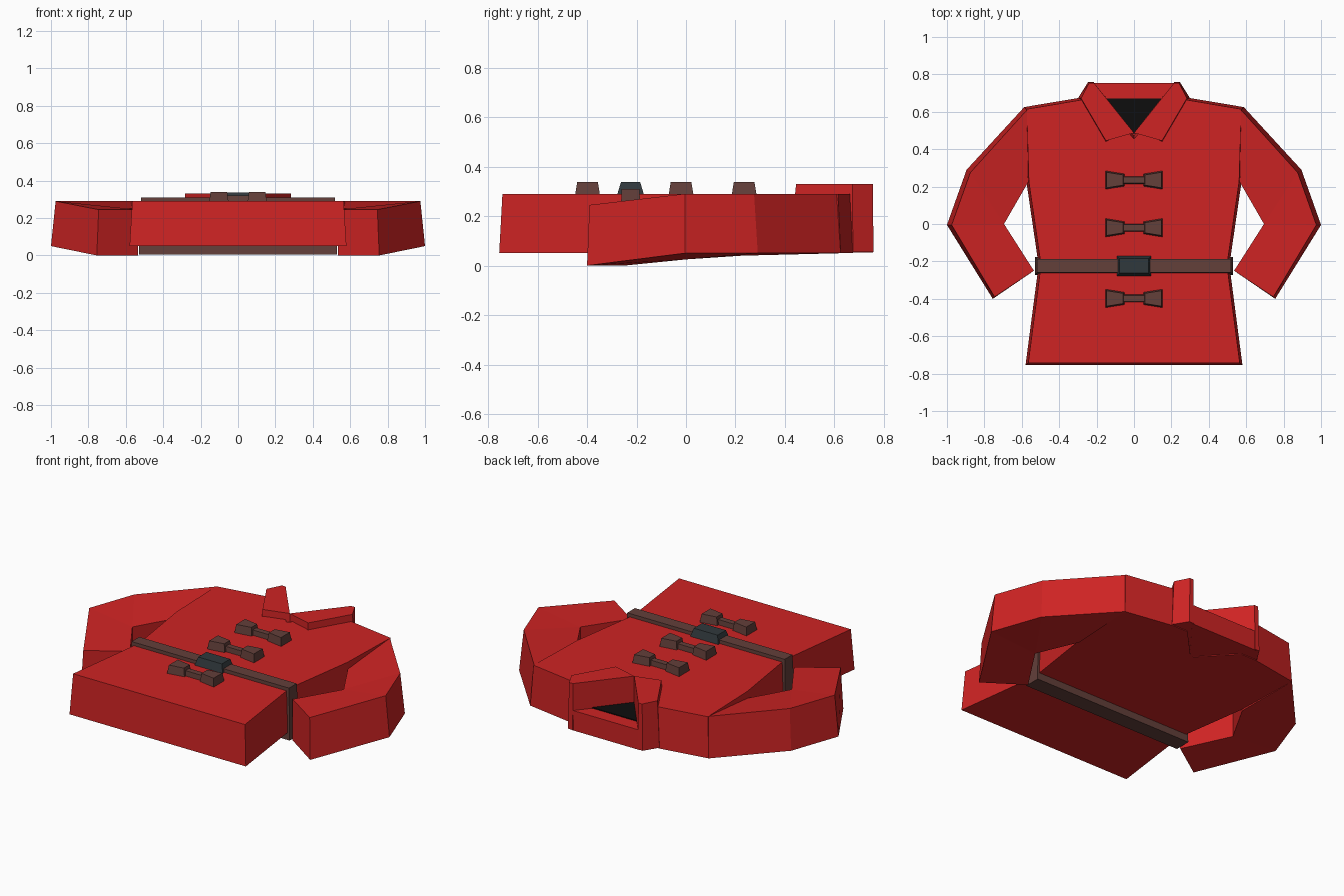
import bpy, bmesh
from mathutils import Vector

if "Cube" in bpy.data.objects:
    bpy.data.objects.remove(bpy.data.objects["Cube"])


def material(name, rgb):
    m = bpy.data.materials.new(name)
    m.diffuse_color = (*rgb, 1)
    m.use_nodes = True
    m.node_tree.nodes["Principled BSDF"].inputs["Base Color"].default_value = m.diffuse_color
    return m


RED = material("red cloth", (0.62, 0.017, 0.017))
BROWN = material("brown leather", (0.125, 0.05, 0.042))
STEEL = material("dark buckle", (0.03, 0.04, 0.045))
BLACK = material("black lining", (0.004, 0.004, 0.004))


def inset_outline(pts, d):
    """Mitred inward offset of a counter-clockwise outline."""
    out = []
    for i, p in enumerate(pts):
        p = Vector(p)
        a = (p - Vector(pts[i - 1])).normalized()
        b = (Vector(pts[(i + 1) % len(pts)]) - p).normalized()
        na, nb = Vector((-a.y, a.x)), Vector((-b.y, b.x))
        out.append(p + (na + nb) * (d / (1 + na.dot(nb))))
    return out


def build(name, bottom, top, mat, caps=None, mirror=False):
    """Closed solid between two matching 3D outlines."""
    n = len(bottom)
    bm = bmesh.new()
    lo = [bm.verts.new(p) for p in bottom]
    hi = [bm.verts.new(p) for p in top]
    for cap in caps or [range(n)]:
        bm.faces.new([hi[i] for i in cap])
        bm.faces.new([lo[i] for i in reversed(cap)])
    for i in range(n):
        j = (i + 1) % n
        bm.faces.new((lo[i], lo[j], hi[j], hi[i]))
    bmesh.ops.recalc_face_normals(bm, faces=bm.faces)
    me = bpy.data.meshes.new(name)
    bm.to_mesh(me)
    bm.free()
    me.materials.append(mat)
    ob = bpy.data.objects.new(name, me)
    bpy.context.collection.objects.link(ob)
    if mirror:
        ob.modifiers.new("mirror", 'MIRROR').use_mirror_merge = False
    return ob


def slab(name, pts, z0, z1, mat, inset=0.0, mirror=False):
    top = inset_outline(pts, inset)
    return build(name, [(x, y, z0) for x, y in pts],
                 [(p.x, p.y, z1) for p in top], mat, mirror=mirror)


def rect(x0, x1, y0, y1):
    return [(x0, y0), (x1, y0), (x1, y1), (x0, y1)]


# Jacket body with V-shaped neck notch
half = [(0.58, -0.755), (0.51, -0.22), (0.575, 0.225), (0.587, 0.625),
        (0.29, 0.675), (0.19, 0.675)]
outline = half + [(0, 0.475)] + [(-x, y) for x, y in reversed(half)]
slab("jacket_body", outline, 0.05, 0.29, RED, 0.013)

# Bent sleeves: shoulder, elbow, elbow tip, cuff outer, cuff inner, inner elbow, armpit
low = [(0.587, 0.625, 0.05), (0.895, 0.29, 0.05), (1.0, -0.005, 0.05),
       (0.755, -0.4, 0), (0.535, -0.25, 0), (0.695, 0, 0.025), (0.573, 0.225, 0.04)]
high = [(0.572, 0.61, 0.29), (0.875, 0.275, 0.29), (0.975, -0.005, 0.29),
        (0.745, -0.39, 0.245), (0.535, -0.25, 0.245), (0.695, 0, 0.25), (0.565, 0.225, 0.25)]
build("sleeves", low, high, RED,
      caps=[(0, 1, 5, 6), (1, 2, 5), (2, 3, 4, 5)], mirror=True)

# Collar: two raised flaps, a low back band and the dark opening
flap_low = [(0, 0.487), (0.155, 0.418), (0.298, 0.675), (0.246, 0.758), (0.215, 0.758)]
flap_high = [(0, 0.487), (0.15, 0.445), (0.283, 0.672), (0.24, 0.755), (0.215, 0.755)]
build("collar_flaps", [(x, y, 0.055) for x, y in flap_low],
      [(x, y, 0.33) for x, y in flap_high], RED, mirror=True)
slab("collar_back", [(0, 0.47), (0.225, 0.755), (-0.225, 0.755)], 0.052, 0.17, RED)
slab("neck_opening", [(0, 0.48), (0.165, 0.672), (-0.165, 0.672)], 0.168, 0.175, BLACK)

# Belt and buckle
slab("belt", rect(-0.53, 0.53, -0.272, -0.176), 0.006, 0.31, BROWN, 0.012)
slab("buckle", rect(-0.092, 0.092, -0.277, -0.171), 0.29, 0.337, STEEL, 0.014)

# Toggle fasteners
for i, y in enumerate((0.235, -0.02, -0.398)):
    knob = [(0.05, y - 0.034), (0.155, y - 0.051), (0.155, y + 0.051), (0.05, y + 0.034)]
    slab(f"toggle_knobs_{i + 1}", knob, 0.28, 0.338, BROWN, 0.008, mirror=True)
    slab(f"toggle_bar_{i + 1}", rect(-0.06, 0.06, y - 0.021, y + 0.021),
         0.28, 0.32, BROWN, 0.004)
